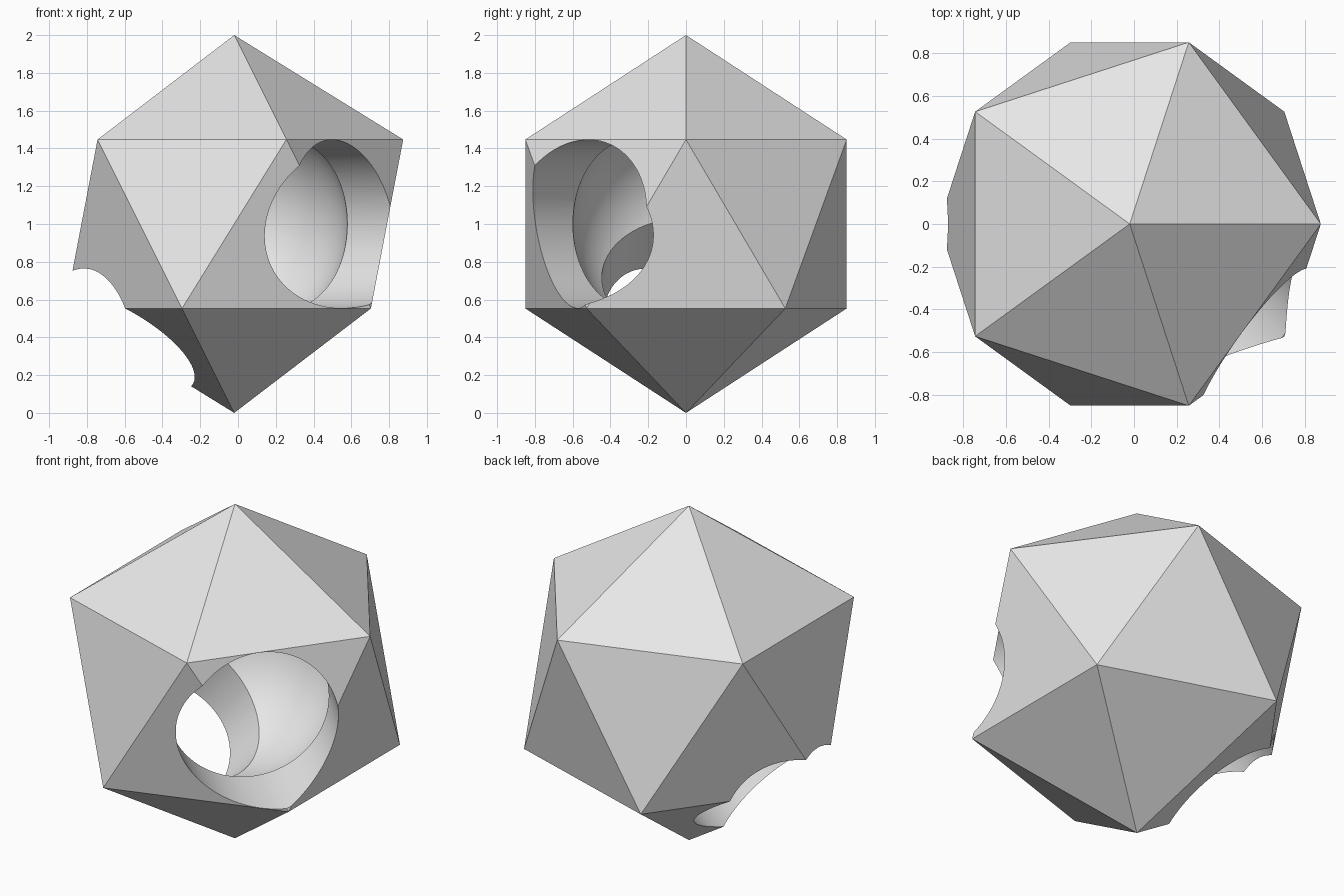
import bpy
import math
from mathutils import Vector

default = bpy.data.objects.get("Cube")
if default:
    bpy.data.objects.remove(default, do_unlink=True)

CENTRE = Vector((-0.02, 0, 1))
CAVITY_RADIUS = 0.6
BORE_RADIUS = 0.446

grey = bpy.data.materials.new("plain grey")
grey.use_nodes = True
grey.diffuse_color = (0.8, 0.8, 0.8, 1)
grey.node_tree.nodes["Principled BSDF"].inputs["Base Color"].default_value = (0.8, 0.8, 0.8, 1)


def finish(name):
    obj = bpy.context.object
    obj.name = name
    obj.data.materials.append(grey)
    return obj


def bore(name, direction):
    """Cylinder running from inside the cavity out past the shell."""
    axis = Vector(direction).normalized()
    bpy.ops.mesh.primitive_cylinder_add(
        vertices=96, radius=BORE_RADIUS, depth=1.4,
        location=CENTRE + axis * 0.8,
        rotation=axis.to_track_quat('Z', 'Y').to_euler())
    return finish(name)


# Twenty-sided solid
bpy.ops.mesh.primitive_ico_sphere_add(subdivisions=1, radius=1, location=CENTRE)
shell = finish("icosahedron_shell")

# Spherical cavity and the two round bores that open into it
bpy.ops.mesh.primitive_uv_sphere_add(
    segments=96, ring_count=48, radius=CAVITY_RADIUS, location=CENTRE)
cutters = [
    finish("cavity_cutter"),
    bore("front_bore_cutter", (1, -1, 0)),
    bore("lower_bore_cutter", (-1, 0, -1)),
]

bpy.ops.object.select_all(action='DESELECT')
shell.select_set(True)
bpy.context.view_layer.objects.active = shell
for cutter in cutters:
    cut = shell.modifiers.new(cutter.name, 'BOOLEAN')
    cut.operation = 'DIFFERENCE'
    cut.solver = 'EXACT'
    cut.object = cutter
    bpy.ops.object.modifier_apply(modifier=cut.name)

for cutter in cutters:
    bpy.data.objects.remove(cutter, do_unlink=True)

# Smooth inside walls, flat outer facets
bpy.ops.object.shade_smooth_by_angle(angle=math.radians(25))
